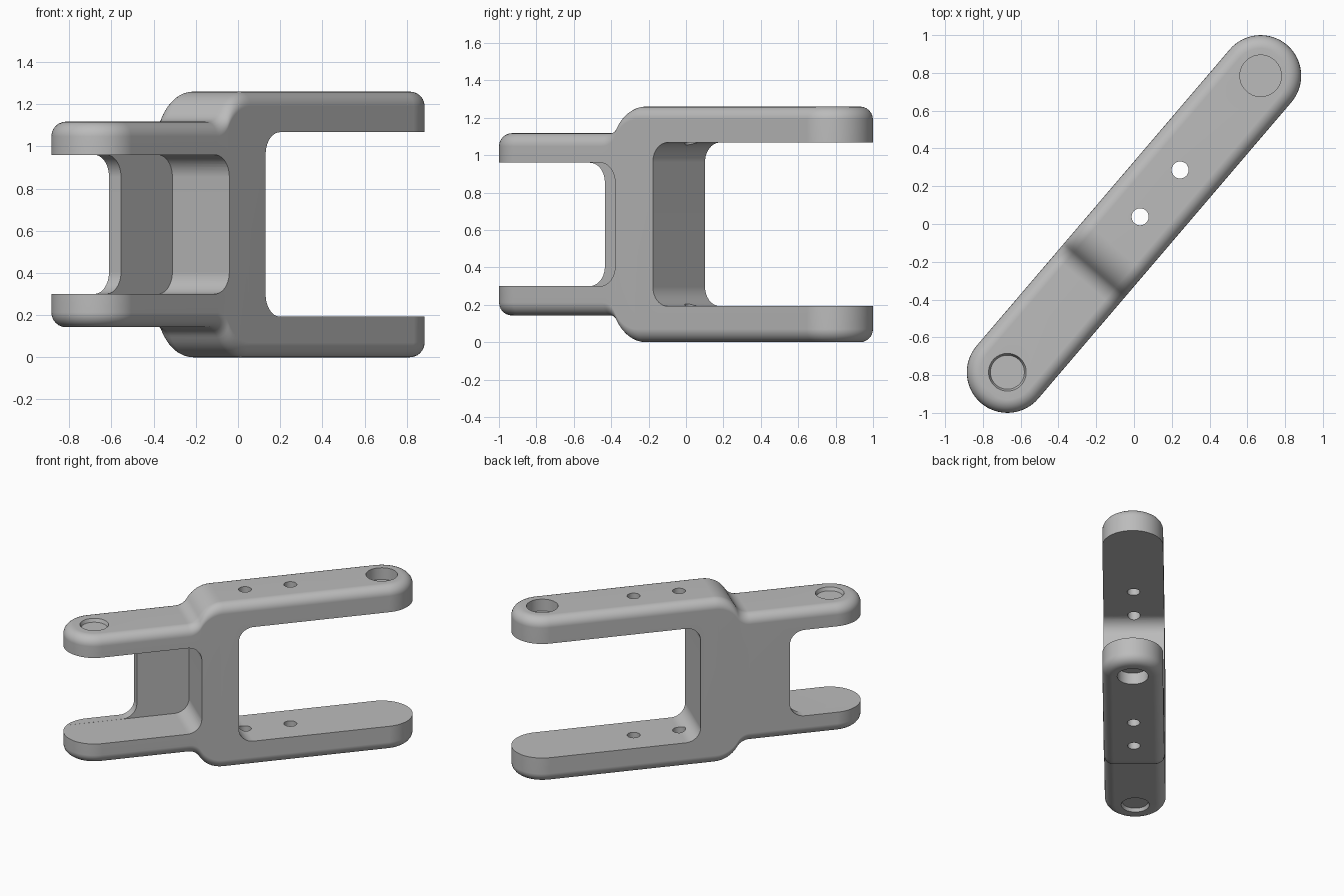
import bpy, bmesh, math
from mathutils import Matrix

if "Cube" in bpy.data.objects:
    bpy.data.objects.remove(bpy.data.objects["Cube"])

HALF = 1.032            # distance from middle to each end centre
RADIUS = 0.215          # half width of the arms
FILLET = 0.07
MID = 0.63              # height of the symmetry plane
LOW, HIGH = 0.4875, 0.63   # half heights of narrow and wide fork
TURN = Matrix.Rotation(math.radians(49.5), 4, 'Z')

metal = bpy.data.materials.new("light grey metal")
metal.use_nodes = True
grey = (0.5, 0.5, 0.5, 1)
metal.diffuse_color = grey
metal.node_tree.nodes["Principled BSDF"].inputs["Base Color"].default_value = grey


def make_object(name, bm):
    bmesh.ops.recalc_face_normals(bm, faces=bm.faces)
    bm.transform(TURN)
    mesh = bpy.data.meshes.new(name)
    bm.to_mesh(mesh)
    bm.free()
    mesh.materials.append(metal)
    obj = bpy.data.objects.new(name, mesh)
    bpy.context.collection.objects.link(obj)
    return obj


def step_stations():
    """S-curve of two arcs joining the narrow and wide fork: (u, half height)."""
    slope, n = math.radians(60), 8
    total = (HIGH - LOW) / (1 - math.cos(slope))
    r1 = 0.35 * total
    r2 = total - r1
    start = -0.405
    end = start + total * math.sin(slope)
    pts = []
    for i in range(n + 1):
        a = slope * i / n
        pts.append((start + r1 * math.sin(a), LOW + r1 * (1 - math.cos(a))))
    for i in range(n - 1, -1, -1):
        a = slope * i / n
        pts.append((end - r2 * math.sin(a), HIGH - r2 * (1 - math.cos(a))))
    return pts


def half_outline(inset):
    """One side of the stadium plan, tip to tip: (u, v, half height)."""
    r, n = RADIUS - inset, 16
    arc = [math.pi / 2 * i / n for i in range(n + 1)]
    pts = [(-HALF - r * math.cos(a), r * math.sin(a), LOW) for a in arc]
    pts += [(u, r, h) for u, h in step_stations()]
    pts += [(HALF + r * math.cos(a), r * math.sin(a), HIGH) for a in reversed(arc)]
    return pts


def build_body():
    bm = bmesh.new()
    n = 6
    levels = [(FILLET * (1 - math.sin(a)), FILLET * (1 - math.cos(a)))
              for a in (math.pi / 2 * i / n for i in range(n + 1))]
    layers = [(d, e, 1) for d, e in levels] + [(d, e, -1) for d, e in reversed(levels)]
    rings = []
    for inset, drop, side in layers:
        half = half_outline(inset)
        loop = half + [(u, -v, h) for u, v, h in half[-2:0:-1]]
        rings.append([bm.verts.new((u, v, MID + side * (h - drop))) for u, v, h in loop])
    count = len(rings[0])
    for upper, lower in zip(rings, rings[1:]):
        for i in range(count):
            j = (i + 1) % count
            bm.faces.new((upper[i], upper[j], lower[j], lower[i]))
    # caps made of strips across the width
    for ring in (rings[0], rings[-1]):
        for i in range(count // 2):
            quad = [ring[i], ring[i + 1], ring[-i - 1], ring[-i]]
            bm.faces.new(list(dict.fromkeys(quad)))
    return make_object("fork_link", bm)


def pocket(name, wall, far, half_height, v0, v1, r=0.105):
    """Slot with rounded inner corners, open towards the far side."""
    s = 1 if far > wall else -1
    outline = [(far, MID + half_height), (far, MID - half_height)]
    for sign in (-1, 1):
        arc = []
        for i in range(11):
            a = math.pi / 2 * i / 10
            arc.append((wall + s * r * (1 - math.sin(a)),
                        MID + sign * (half_height - r * (1 - math.cos(a))))) 
        outline += arc if sign < 0 else arc[::-1]
    bm = bmesh.new()
    a = [bm.verts.new((u, v0, z)) for u, z in outline]
    b = [bm.verts.new((u, v1, z)) for u, z in outline]
    bm.faces.new(a)
    bm.faces.new(b)
    for i in range(len(a)):
        j = (i + 1) % len(a)
        bm.faces.new((a[i], a[j], b[j], b[i]))
    return make_object(name, bm)


def drill(name, u, z0, z1, r0, r1):
    bm = bmesh.new()
    bmesh.ops.create_cone(bm, cap_ends=True, segments=40, radius1=r0, radius2=r1,
                          depth=z1 - z0,
                          matrix=Matrix.Translation((u, 0, (z0 + z1) / 2)))
    return make_object(name, bm)


body = build_body()
cutters = [
    # wide fork gap, side recess beside the thin web, narrow fork gap
    pocket("wide_gap", -0.05, 1.6, 0.4375, -0.5, 0.5),
    pocket("side_recess", -0.315, -1.6, 0.33, -0.5, 0.14),
    pocket("narrow_gap", -0.69, -1.5, 0.3295, -0.6, 0.5),
    # through holes
    drill("pin_hole_inner", 0.05, -0.2, 1.5, 0.045, 0.045),
    drill("pin_hole_outer", 0.376, -0.2, 1.5, 0.045, 0.045),
    # blind bores in the wide fork
    drill("bore_top", HALF, MID + HIGH - 0.09, 1.5, 0.11, 0.11),
    drill("bore_bottom", HALF, -0.2, MID - HIGH + 0.09, 0.11, 0.11),
    # shallow tapered seats in the narrow fork
    drill("seat_top", -HALF, MID + LOW - 0.025, MID + LOW + 0.025, 0.09, 0.11),
    drill("seat_bottom", -HALF, MID - LOW - 0.025, MID - LOW + 0.025, 0.11, 0.09),
]

bpy.ops.object.select_all(action='DESELECT')
body.select_set(True)
bpy.context.view_layer.objects.active = body
for cutter in cutters:
    cutter.hide_render = True
    mod = body.modifiers.new(cutter.name, 'BOOLEAN')
    mod.operation = 'DIFFERENCE'
    mod.solver = 'EXACT'
    mod.object = cutter
    bpy.ops.object.modifier_apply(modifier=mod.name)
    bpy.data.objects.remove(cutter)

bpy.ops.object.shade_smooth_by_angle(angle=math.radians(30))
weighted = body.modifiers.new("clean_shading", 'WEIGHTED_NORMAL')
weighted.keep_sharp = True
